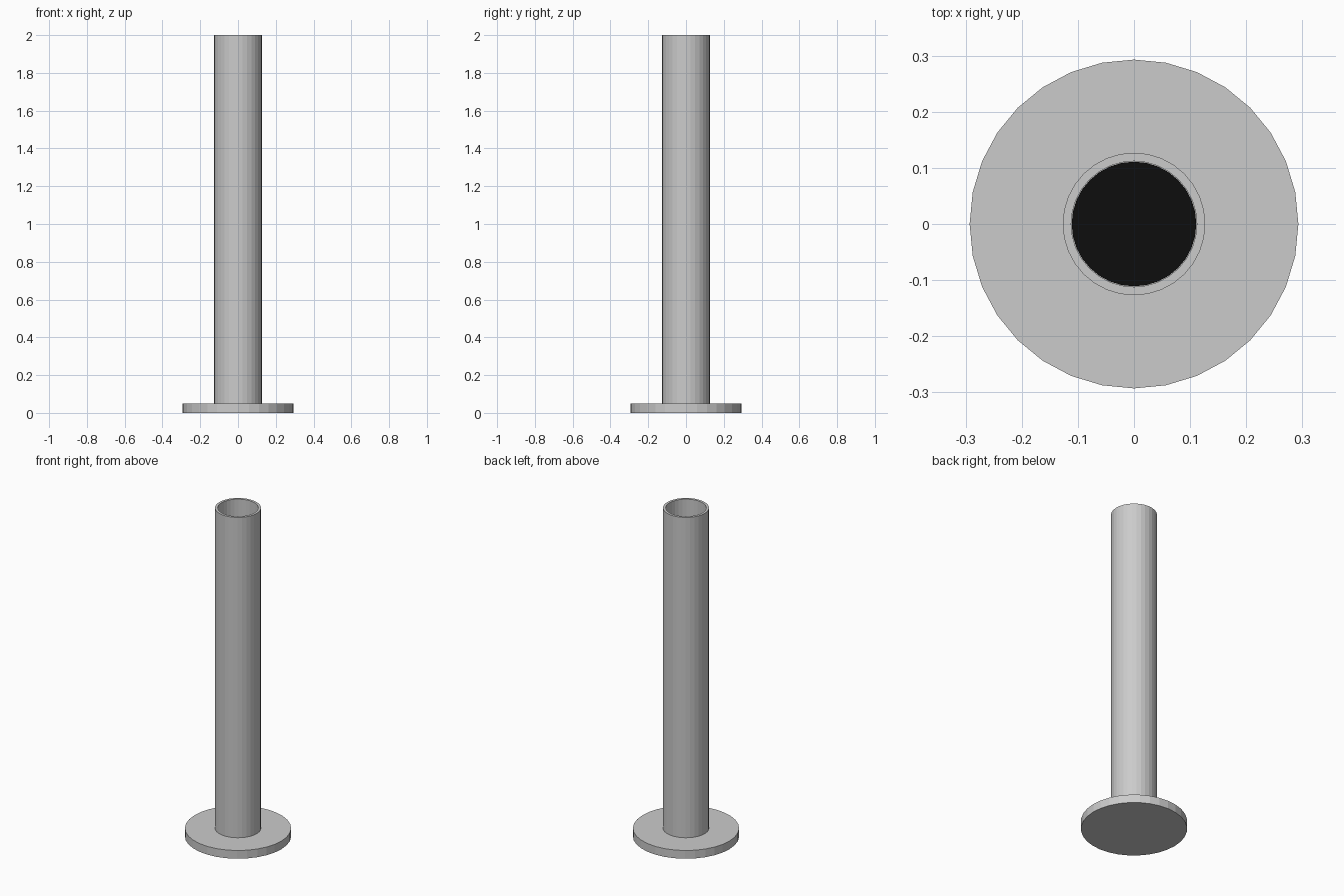
import bpy, bmesh, math

if "Cube" in bpy.data.objects:
    bpy.data.objects.remove(bpy.data.objects["Cube"])

SIDES = 32

def lathe(name, profile, closed=False):
    """Revolve an (r, z) profile about z; r = 0 ends collapse to flat caps."""
    bm = bmesh.new()
    rings = []
    for r, z in profile:
        rings.append([bm.verts.new((r * math.cos(2 * math.pi * i / SIDES),
                                    r * math.sin(2 * math.pi * i / SIDES), z))
                      for i in range(SIDES)])
    pairs = list(zip(rings, rings[1:]))
    if closed:
        pairs.append((rings[-1], rings[0]))
    for a, b in pairs:
        for i in range(SIDES):
            j = (i + 1) % SIDES
            bm.faces.new((a[i], a[j], b[j], b[i]))
    if not closed:
        bm.faces.new(rings[0][::-1])
        bm.faces.new(rings[-1])
    bmesh.ops.recalc_face_normals(bm, faces=bm.faces)
    mesh = bpy.data.meshes.new(name)
    bm.to_mesh(mesh)
    bm.free()
    obj = bpy.data.objects.new(name, mesh)
    bpy.context.collection.objects.link(obj)
    return obj

# Round foot plate
lathe("base_plate", [(0.293, 0), (0.293, 0.05)])

# Hollow upright tube
lathe("tube", [(0.127, 0.05), (0.127, 2.0), (0.112, 2.0), (0.112, 0.05)], closed=True)

# Dark floor inside the tube
bpy.ops.mesh.primitive_circle_add(vertices=SIDES, radius=0.111, fill_type='NGON',
                                  location=(0, 0, 0.055))
floor = bpy.context.object
floor.name = "tube_floor"
black = bpy.data.materials.new("black")
black.diffuse_color = (0.004, 0.004, 0.004, 1)
black.use_nodes = True
black.node_tree.nodes["Principled BSDF"].inputs["Base Color"].default_value = black.diffuse_color
floor.data.materials.append(black)
